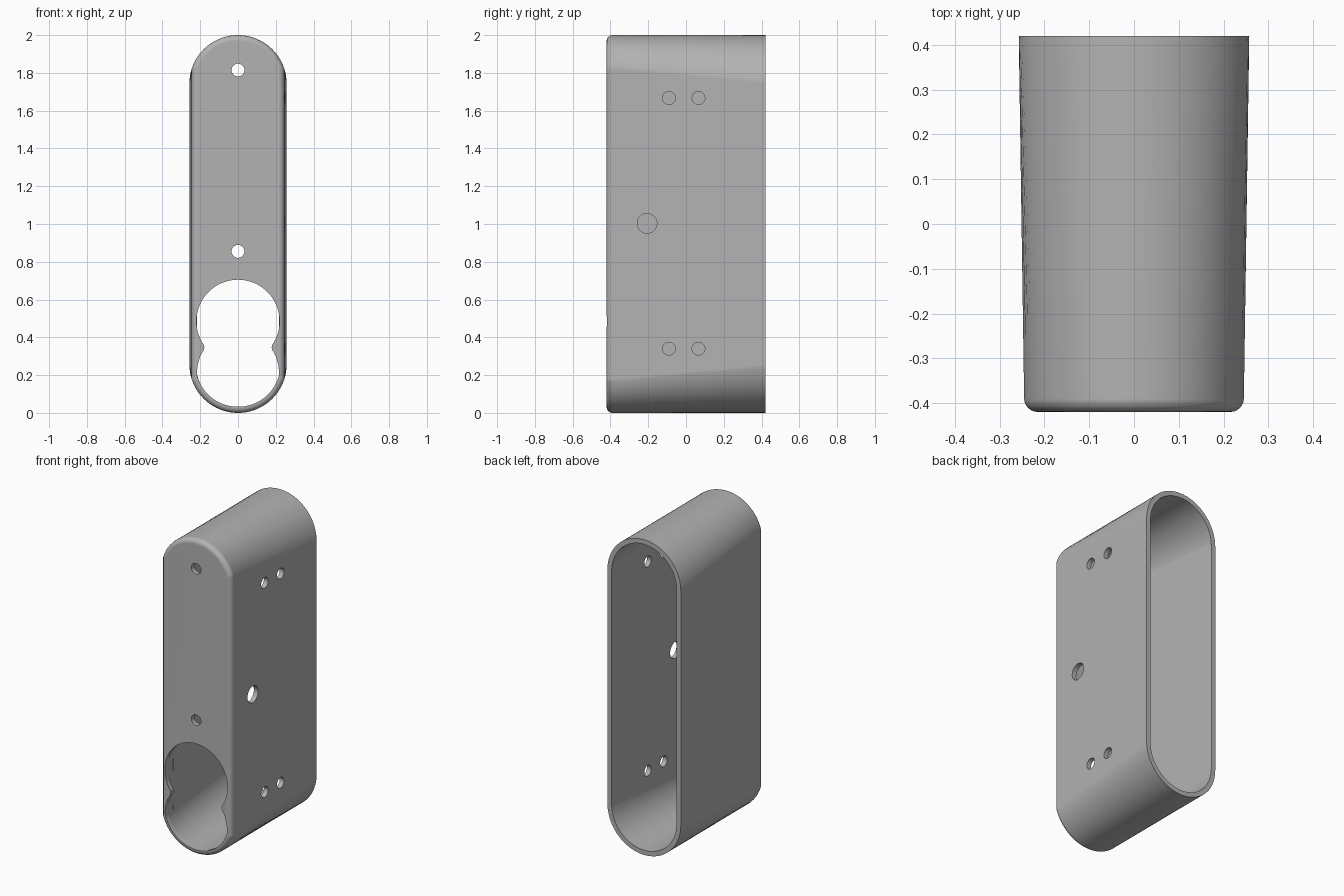
import bpy, bmesh, math
from mathutils import Matrix

cube = bpy.data.objects.get("Cube")
if cube:
    bpy.data.objects.remove(cube)

RADIUS, WALL, FILLET = 0.2575, 0.03, 0.03
FRONT, BACK = -0.42, 0.42
ARC_STEPS = 40

grey = bpy.data.materials.new("plain grey")
grey.use_nodes = True
colour = (0.45, 0.45, 0.45, 1)
grey.diffuse_color = colour
grey.node_tree.nodes["Principled BSDF"].inputs["Base Color"].default_value = colour


def half_width(y):
    """The flat sides narrow slightly toward the front."""
    return RADIUS - 0.0125 * (BACK - y) / (BACK - FRONT)


def section(y, inset):
    """Round-ended slot outline whose arcs are clipped by the tapered sides."""
    r, w = RADIUS - inset, half_width(y) - inset
    start = math.acos(min(1, w / r))
    points = []
    for side, centre in ((0, 2 - RADIUS), (math.pi, RADIUS)):
        for i in range(ARC_STEPS + 1):
            a = side + start + (math.pi - 2 * start) * i / ARC_STEPS
            points.append((r * math.cos(a), y, centre + r * math.sin(a)))
    return points


def make_object(name, bm):
    bmesh.ops.recalc_face_normals(bm, faces=bm.faces)
    mesh = bpy.data.meshes.new(name)
    bm.to_mesh(mesh)
    bm.free()
    mesh.materials.append(grey)
    obj = bpy.data.objects.new(name, mesh)
    bpy.context.collection.objects.link(obj)
    return obj


def loft(name, sections):
    bm = bmesh.new()
    rings = [[bm.verts.new(p) for p in s] for s in sections]
    for a, b in zip(rings, rings[1:]):
        for i in range(len(a)):
            j = (i + 1) % len(a)
            bm.faces.new((a[i], a[j], b[j], b[i]))
    bm.faces.new(rings[0])
    bm.faces.new(rings[-1])
    return make_object(name, bm)


def hole(name, radius, depth, location, axis):
    bm = bmesh.new()
    bmesh.ops.create_cone(bm, cap_ends=True, segments=40, radius1=radius, radius2=radius,
                          depth=depth, matrix=Matrix.Translation(location)
                          @ Matrix.Rotation(math.pi / 2, 4, axis))
    return make_object(name, bm)


# Housing: rounded front edge, outer wall, back rim, inner wall, inner front face
steps = [math.pi / 2 * i / 6 for i in range(7)]
sections = [section(FRONT + FILLET * (1 - math.cos(a)), FILLET * (1 - math.sin(a)))
            for a in steps]
sections += [section(BACK, 0), section(BACK, WALL), section(FRONT + WALL, WALL)]
housing = loft("housing", sections)

# Double round opening in the front face
right = []
for i in range(33):
    a = math.pi / 2 - math.radians(124.6) * i / 32
    right.append((0.22 * math.cos(a), 0.485 + 0.22 * math.sin(a)))
right += [(0.178, 0.345), (0.182, 0.332), (0.2, 0.3), (0.213, 0.255), (0.218, 0.215)]
for i in range(25):
    a = -math.radians(16.3) - math.radians(73.7) * i / 24
    right.append((0.225 * math.cos(a), RADIUS + 0.225 * math.sin(a)))
outline = right + [(-x, z) for x, z in reversed(right[1:-1])]
cutters = [loft("opening_cutter", [[(x, y, z) for x, z in outline]
                                   for y in (FRONT - 0.05, FRONT + 0.08)])]

# Screw holes in the front face
for z in (0.855, 1.815):
    cutters.append(hole("front_hole_cutter", 0.034, 0.16, (0, FRONT, z), 'X'))

# Holes in the left side wall
for z in (0.34, 1.667):
    for y in (-0.09, 0.066):
        cutters.append(hole("side_hole_cutter", 0.034, 0.16, (0.25, y, z), 'Y'))
cutters.append(hole("cable_hole_cutter", 0.052, 0.16, (0.25, -0.206, 1.003), 'Y'))

# Cut every opening
bpy.ops.object.select_all(action='DESELECT')
housing.select_set(True)
bpy.context.view_layer.objects.active = housing
for cutter in cutters:
    cutter.hide_render = True
    mod = housing.modifiers.new("cut", 'BOOLEAN')
    mod.operation, mod.solver, mod.object = 'DIFFERENCE', 'EXACT', cutter
    bpy.ops.object.modifier_apply(modifier=mod.name)
    bpy.data.objects.remove(cutter)

bpy.ops.object.shade_smooth_by_angle(angle=math.radians(30))
weighted = housing.modifiers.new("even_shading", 'WEIGHTED_NORMAL')
weighted.keep_sharp = True
